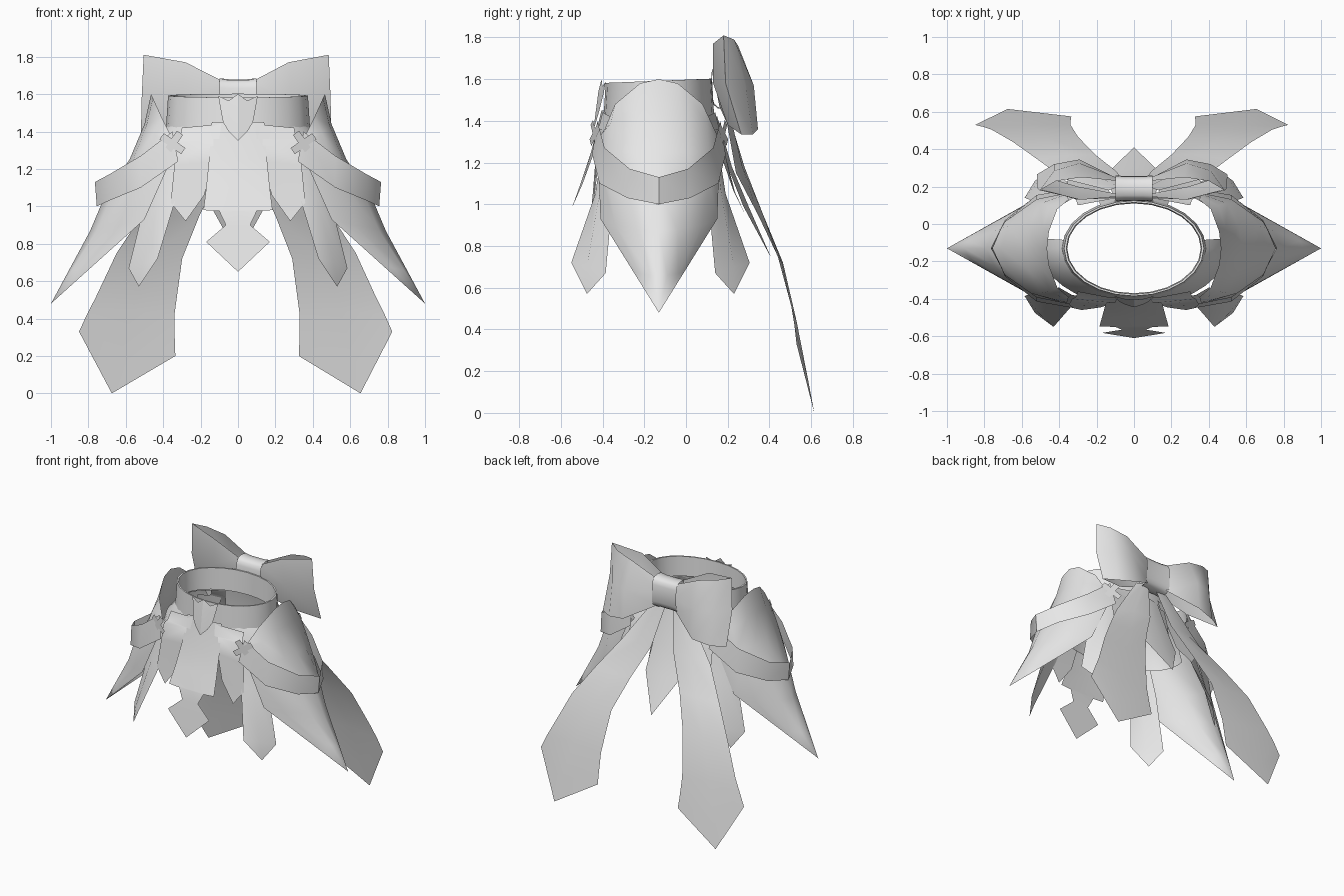
import bpy, bmesh, math
from mathutils import Vector

cube = bpy.data.objects.get("Cube")
if cube:
    bpy.data.objects.remove(cube)

CY = -0.13                      # y of the waist axis
grey = bpy.data.materials.new("plain_grey")
grey.diffuse_color = (0.8, 0.8, 0.8, 1)
grey.use_nodes = True
grey.node_tree.nodes["Principled BSDF"].inputs["Base Color"].default_value = (0.8, 0.8, 0.8, 1)
parts = []


def sheet(name, rows, closed=False):
    """Cloth sheet lofted through equal-length rows of points, facing away from the axis."""
    bm = bmesh.new()
    grid = [[bm.verts.new(p) for p in r] for r in rows]
    n = len(rows[0])
    for a, b in zip(grid, grid[1:]):
        for i in range(n if closed else n - 1):
            j = (i + 1) % n
            bm.faces.new((a[i], a[j], b[j], b[i]))
    bmesh.ops.remove_doubles(bm, verts=bm.verts, dist=0.0005)
    bmesh.ops.recalc_face_normals(bm, faces=bm.faces)
    out = 0
    for f in bm.faces:
        c = f.calc_center_median()
        out += f.normal.dot(Vector((c.x, c.y - CY, 0))) * f.calc_area()
    if out < 0:
        bmesh.ops.reverse_faces(bm, faces=bm.faces)
    me = bpy.data.meshes.new(name)
    bm.to_mesh(me)
    bm.free()
    me.materials.append(grey)
    ob = bpy.data.objects.new(name, me)
    bpy.context.collection.objects.link(ob)
    parts.append(ob)


def pair(name, rows, right=1.0):
    """Left and right copies of a sheet; right widens the right-hand copy."""
    for side, s in (("left", 1), ("right", -right)):
        sheet(f"{side}_{name}", [[(s * x, y, z) for x, y, z in r] for r in rows])


def back(rows, shift=0.0):
    """Reflect rows from the front to the back of the waist."""
    return [[(x, 2 * CY - y + shift, z) for x, y, z in r] for r in rows]


def arch(half):
    """Complete a half row, front to side ridge, with its back half."""
    return half + [(x, 2 * CY - y, z) for x, y, z in reversed(half[:-1])]


def strip(profile):
    """Symmetric rows from (half width, y, z, edge setback)."""
    return [[(-w, y + s, z), (0, y, z), (w, y + s, z)] for w, y, z, s in profile]


def arc(rx, ry, z, a0, a1, n, tilt=0.0):
    """Elliptical row of points; tilt lowers the front."""
    ang = [math.radians(a0 + (a1 - a0) * i / n) for i in range(n + 1)]
    return [(rx * math.cos(a), CY + ry * math.sin(a), z + tilt * math.sin(a)) for a in ang]


# Waistband with a thin turned lip
sheet("waistband", [arc(rx, ry, z, 0, 345, 23, t) for rx, ry, z, t in (
    (0.357, 0.24, 1.44, 0), (0.362, 0.245, 1.592, 0.01),
    (0.374, 0.255, 1.592, 0.01), (0.385, 0.265, 1.42, 0))], True)

# Hip layer under the panels, flaring out below the waistband
sheet("front_hip_layer", [arc(rx, ry, z, 170, 370, 20) for rx, ry, z in (
    (0.38, 0.26, 1.43), (0.455, 0.288, 1.34), (0.50, 0.31, 1.20))])
sheet("back_hip_layer", [arc(rx, ry, z, 62, 118, 8) for rx, ry, z in (
    (0.38, 0.26, 1.43), (0.40, 0.285, 1.32), (0.42, 0.30, 1.20))])

# Side drapes: raised shell at the hip flowing into a long point
tip = Vector((1.0, CY, 0.48))
low = [(0.50, -0.41, 0.93), (0.62, -0.34, 0.90), (0.75, -0.22, 0.88), (0.79, CY, 0.87)]
near = [tuple(Vector(p).lerp(tip, 0.55)) for p in low]
pair("side_drape", [arch(r) for r in (
    [(0.35, -0.39, 1.36), (0.41, -0.34, 1.48), (0.455, -0.22, 1.58), (0.465, CY, 1.60)],
    [(0.355, -0.41, 1.33), (0.45, -0.36, 1.39), (0.49, -0.24, 1.43), (0.50, CY, 1.44)],
    [(0.36, -0.42, 1.28), (0.50, -0.37, 1.25), (0.56, -0.25, 1.25), (0.58, CY, 1.25)],
    [(0.38, -0.42, 1.20), (0.55, -0.37, 1.12), (0.67, -0.25, 1.07), (0.71, CY, 1.06)],
    low, near, [tuple(tip)] * 4)])

# Loose band around each side drape
pair("hip_band", [arch(r) for r in (
    [(0.35, -0.425, 1.40), (0.52, -0.39, 1.27), (0.69, -0.27, 1.17), (0.765, CY, 1.13)],
    [(0.32, -0.45, 1.24), (0.52, -0.415, 1.10), (0.69, -0.28, 1.03), (0.755, CY, 1.00)])])

# Centre front panel: narrow neck above a diamond end
sheet("centre_front_panel", strip((
    (0.14, -0.405, 1.45, 0.015), (0.155, -0.455, 1.25, 0.015), (0.17, -0.505, 1.10, 0.01),
    (0.185, -0.548, 0.98, 0), (0.10, -0.55, 0.974, 0), (0.065, -0.565, 0.90, 0),
    (0.17, -0.582, 0.81, 0), (0, -0.61, 0.65, 0))))


def stepped(flare, end):
    """Panel with a notched upper edge and a point, leaning out by flare."""
    return [[(0.09, -0.40, 1.44), (0.30, -0.36, 1.42)],
            [(0.10, -0.42, 1.36), (0.31, -0.39, 1.36)],
            [(0.13, -0.42, 1.36), (0.33, -0.40, 1.34)],
            [(0.135, -0.43 - 0.2 * flare, 1.24), (0.34, -0.415 - 0.2 * flare, 1.22)],
            [(0.18, -0.44 - 0.6 * flare, 1.06), (0.36, -0.435 - 0.6 * flare, end + 0.1)],
            [(0.28, -0.45 - flare, end)] * 2]


# Stepped pointed panels beside the centre ones
pair("front_stepped_panel", stepped(0.01, 0.92))
pair("back_stepped_panel", back(stepped(0.09, 0.96)))

# Diagonal pointed panels at the four corners
corner = [[(0.24, -0.39, 1.34), (0.33, -0.38, 1.34), (0.40, -0.34, 1.34)],
          [(0.33, -0.435, 1.05), (0.42, -0.415, 1.05), (0.49, -0.35, 1.05)],
          [(0.43, -0.55, 0.72), (0.51, -0.475, 0.70), (0.585, -0.385, 0.67)],
          [(0.53, -0.475, 0.57)] * 3]
pair("front_corner_panel", corner)
pair("back_corner_panel", back(corner, 0.015))

# Centre back panel
sheet("centre_back_panel", strip((
    (0.10, 0.15, 1.42, -0.02), (0.13, 0.22, 1.18, -0.02), (0.14, 0.30, 0.99, -0.025), (0, 0.41, 0.74, 0))))

# Front collar flap: two pointed halves meeting at a centre ridge
pair("front_collar_flap", [[(0, -0.405, 1.60), (0, -0.42, 1.54), (0, -0.445, 1.35)],
                           [(0.05, -0.40, 1.565), (0.05, -0.41, 1.52), (0.05, -0.43, 1.40)],
                           [(0.105, -0.385, 1.59), (0.095, -0.395, 1.53), (0.08, -0.415, 1.45)]])


def bar(angle):
    """Small flat bar lying on the front corner of the waist."""
    u = Vector((math.cos(angle), 0.35 * math.cos(angle), math.sin(angle)))
    v = Vector((-math.sin(angle), -0.35 * math.sin(angle), math.cos(angle)))
    c = Vector((0.35, -0.438, 1.335))
    return [[tuple(c + u * a + v * b) for b in (-0.02, 0.02)] for a in (-0.07, 0, 0.07)]


# Small crossed clasps where the bands meet the panels
for k, ang in (("long", 0.6), ("short", 2.17)):
    pair(f"front_clasp_{k}_bar", bar(ang))
    pair(f"back_clasp_{k}_bar", back(bar(ang)))

# Bow loops: ribbon folded from the knot out and back
pair("bow_loop", [
    [(0.08, 0.15, 1.67), (0.08, 0.14, 1.57), (0.08, 0.16, 1.47)],
    [(0.27, 0.13, 1.77), (0.29, 0.13, 1.58), (0.29, 0.20, 1.38)],
    [(0.485, 0.18, 1.81), (0.495, 0.19, 1.58), (0.50, 0.265, 1.335)],
    [(0.40, 0.23, 1.79), (0.41, 0.285, 1.57), (0.41, 0.32, 1.335)],
    [(0.27, 0.25, 1.76), (0.28, 0.325, 1.57), (0.28, 0.345, 1.36)],
    [(0.08, 0.23, 1.67), (0.08, 0.245, 1.57), (0.08, 0.24, 1.47)]], 1.04)

# Bow knot: rounded sleeve wrapped around the middle
loop = [(0.07 * math.copysign(abs(math.cos(t)) ** 0.6, math.cos(t)),
         0.115 * math.copysign(abs(math.sin(t)) ** 0.6, math.sin(t)))
        for t in (2 * math.pi * i / 16 for i in range(16))]
sheet("bow_knot", [[(x, 0.19 + y * s, 1.57 + z * s) for y, z in loop]
                   for x, s in ((-0.10, 1), (-0.05, 0.95), (0.05, 0.95), (0.10, 1))], True)

# Long ribbon tails with a bevelled pointed end
pair("ribbon_tail", [
    [(0.03, 0.19, 1.48), (0.08, 0.20, 1.48), (0.13, 0.18, 1.48)],
    [(0.09, 0.28, 1.18), (0.22, 0.27, 1.18), (0.36, 0.24, 1.15)],
    [(0.20, 0.37, 0.95), (0.34, 0.37, 0.95), (0.50, 0.345, 0.95)],
    [(0.29, 0.465, 0.72), (0.45, 0.46, 0.72), (0.63, 0.44, 0.75)],
    [(0.33, 0.53, 0.42), (0.55, 0.53, 0.44), (0.74, 0.505, 0.51)],
    [(0.328, 0.56, 0.27), (0.62, 0.585, 0.16), (0.785, 0.52, 0.42)],
    [(0.325, 0.575, 0.20), (0.655, 0.615, 0.0), (0.825, 0.53, 0.33)]], 1.03)

# Smooth cloth shading with crisp folds
bpy.ops.object.select_all(action='DESELECT')
for ob in parts:
    ob.select_set(True)
bpy.context.view_layer.objects.active = parts[0]
bpy.ops.object.shade_smooth_by_angle(angle=math.radians(50))
